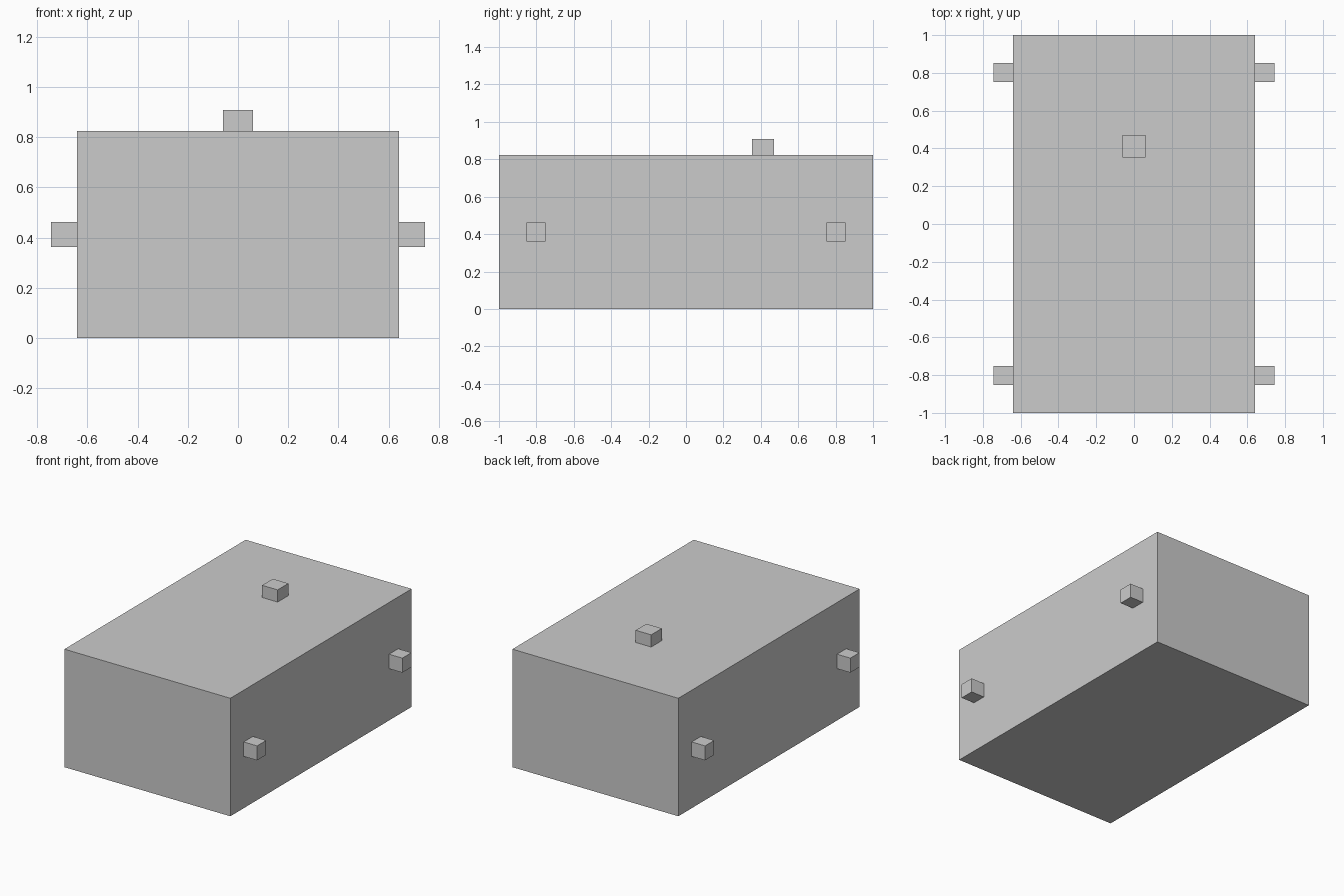
import bpy

if "Cube" in bpy.data.objects:
    bpy.data.objects.remove(bpy.data.objects["Cube"])


def box(name, lo, hi):
    """Add a box spanning the corners lo and hi."""
    centre = [(a + b) / 2 for a, b in zip(lo, hi)]
    bpy.ops.mesh.primitive_cube_add(size=1, location=centre)
    obj = bpy.context.object
    obj.name = name
    obj.scale = [b - a for a, b in zip(lo, hi)]
    bpy.ops.object.transform_apply(location=False, rotation=False, scale=True)
    return obj


HALF_W, HEIGHT = 0.641, 0.824
MID_Z = HEIGHT / 2

# Main body
box("body", (-HALF_W, -1, 0), (HALF_W, 1, HEIGHT))

# Small block on the top
box("top_block", (-0.06, 0.352, HEIGHT), (0.06, 0.47, 0.909))

# Four side pegs, two on each side
for side, sx in (("left", -1), ("right", 1)):
    for end, sy in (("front", -1), ("back", 1)):
        x0, x1 = sorted((sx * HALF_W, sx * 0.744))
        box(f"{end}_{side}_peg",
            (x0, sy * 0.802 - 0.0505, MID_Z - 0.0505),
            (x1, sy * 0.802 + 0.0505, MID_Z + 0.0505))
